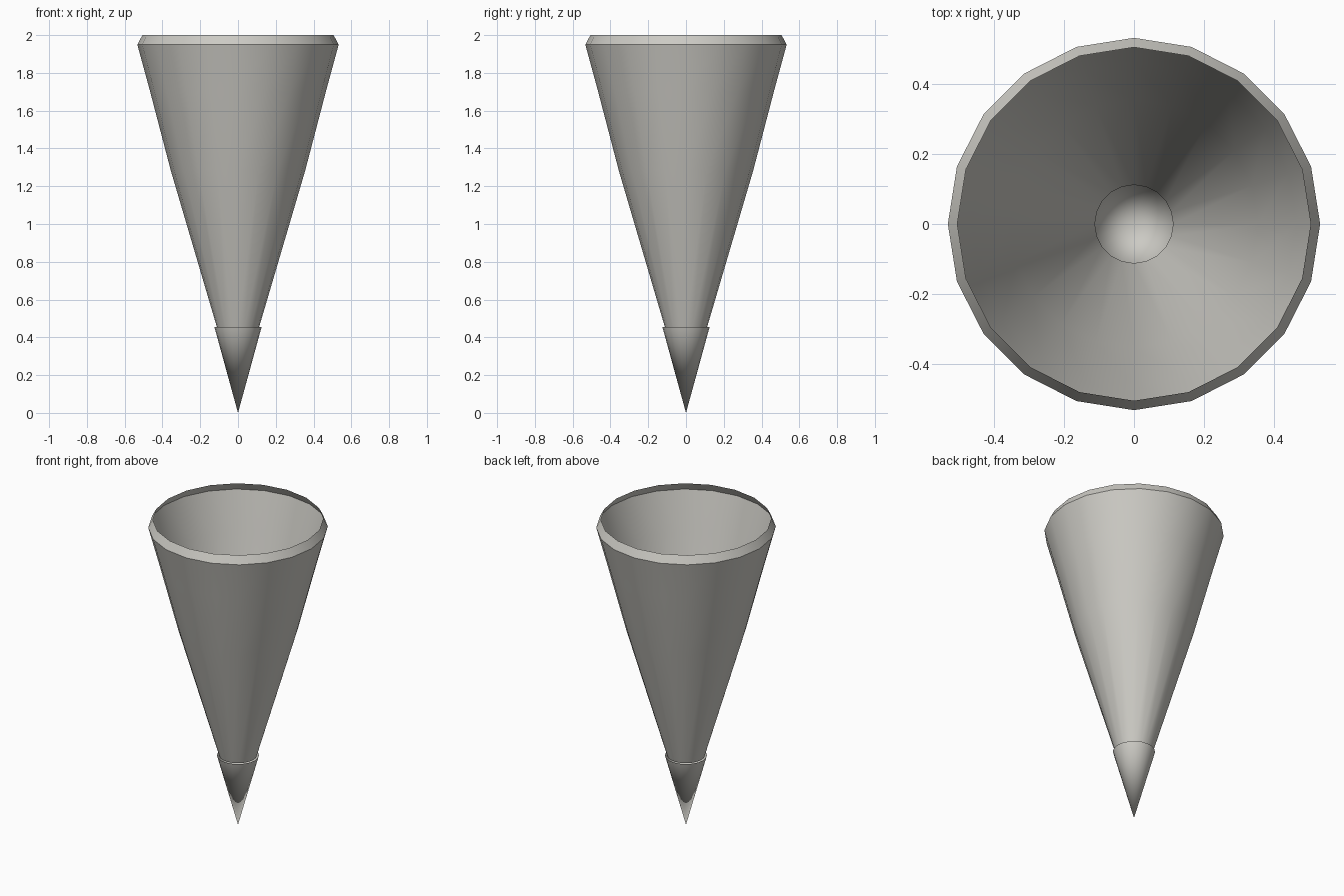
import bpy
import bmesh
import math

SIDES = 20

cube = bpy.data.objects.get("Cube")
if cube:
    bpy.data.objects.remove(cube, do_unlink=True)

# Single warm grey for the whole model
grey = bpy.data.materials.new("warm_grey")
grey.use_nodes = True
colour = (0.60, 0.59, 0.55, 1.0)
grey.diffuse_color = colour
grey.node_tree.nodes["Principled BSDF"].inputs["Base Color"].default_value = colour


def lathe(name, profile):
    """Spin (radius, height) points, bottom to top, into a thin open shell."""
    bm = bmesh.new()
    rings = []
    for r, z in profile:
        if r == 0:
            rings.append([bm.verts.new((0, 0, z))] * SIDES)
            continue
        angles = [2 * math.pi * i / SIDES for i in range(SIDES)]
        rings.append([bm.verts.new((r * math.cos(a), r * math.sin(a), z)) for a in angles])
    for low, high in zip(rings, rings[1:]):
        for i in range(SIDES):
            j = (i + 1) % SIDES
            corners = [low[i], low[j], high[j], high[i]]
            bm.faces.new(list(dict.fromkeys(corners)))
    mesh = bpy.data.meshes.new(name)
    bm.to_mesh(mesh)
    bm.free()
    mesh.materials.append(grey)
    obj = bpy.data.objects.new(name, mesh)
    bpy.context.collection.objects.link(obj)
    bpy.ops.object.select_all(action="DESELECT")
    obj.select_set(True)
    bpy.context.view_layer.objects.active = obj
    bpy.ops.object.shade_smooth_by_angle(angle=math.radians(30))
    return obj


# Hollow flared body with an inward-sloping rim
lathe("cone_body", [(0.112, 0.455), (0.355, 1.28), (0.465, 1.70),
                    (0.533, 1.95), (0.506, 2.0)])

# Slightly wider pointed tip, open at its top
lathe("cone_tip", [(0, 0), (0.125, 0.455)])
